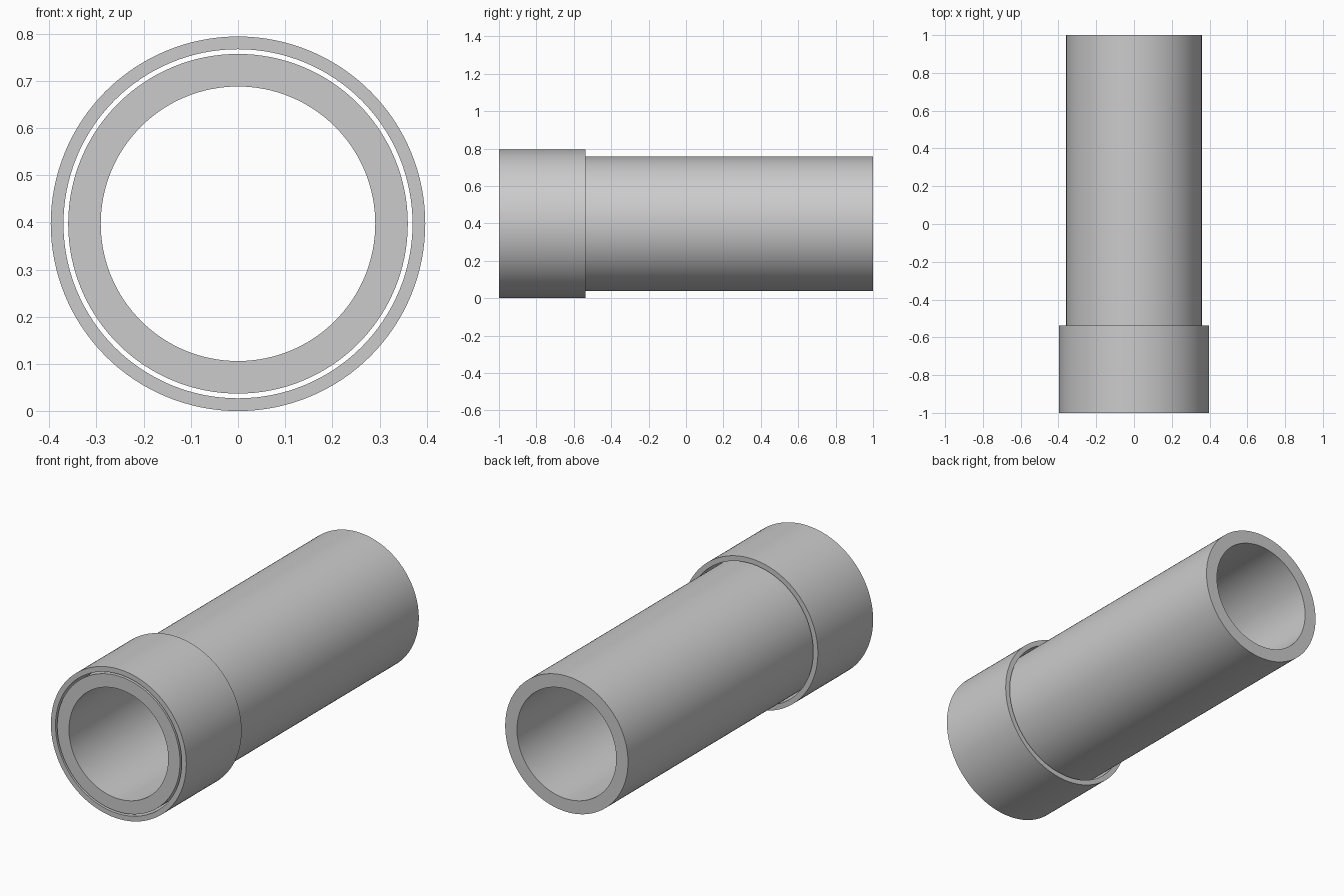
import bpy
import bmesh
from math import cos, sin, tau

if "Cube" in bpy.data.objects:
    bpy.data.objects.remove(bpy.data.objects["Cube"])

SEGMENTS = 128
CENTRE_Z = 0.397


def hollow_tube(name, outer, inner, y0, y1):
    """Sweep a rectangular wall section around the Y axis."""
    bm = bmesh.new()
    section = [(outer, y0), (outer, y1), (inner, y1), (inner, y0)]
    rings = []
    for i in range(SEGMENTS):
        a = tau * i / SEGMENTS
        rings.append([bm.verts.new((r * cos(a), y, r * sin(a))) for r, y in section])
    for i in range(SEGMENTS):
        p, q = rings[i], rings[(i + 1) % SEGMENTS]
        for k in range(4):
            n = (k + 1) % 4
            bm.faces.new((p[k], p[n], q[n], q[k]))
    bmesh.ops.recalc_face_normals(bm, faces=bm.faces)
    mesh = bpy.data.meshes.new(name)
    bm.to_mesh(mesh)
    bm.free()
    obj = bpy.data.objects.new(name, mesh)
    obj.location.z = CENTRE_Z
    bpy.context.collection.objects.link(obj)
    bpy.ops.object.select_all(action='DESELECT')
    obj.select_set(True)
    bpy.context.view_layer.objects.active = obj
    bpy.ops.object.shade_smooth_by_angle()
    return obj


# Long thick-walled pipe
hollow_tube("inner_pipe", 0.36, 0.291, -1.0, 1.0)

# Short loose collar around the front end, with a thin clear gap
hollow_tube("outer_collar", 0.397, 0.37, -1.0, -0.537)
